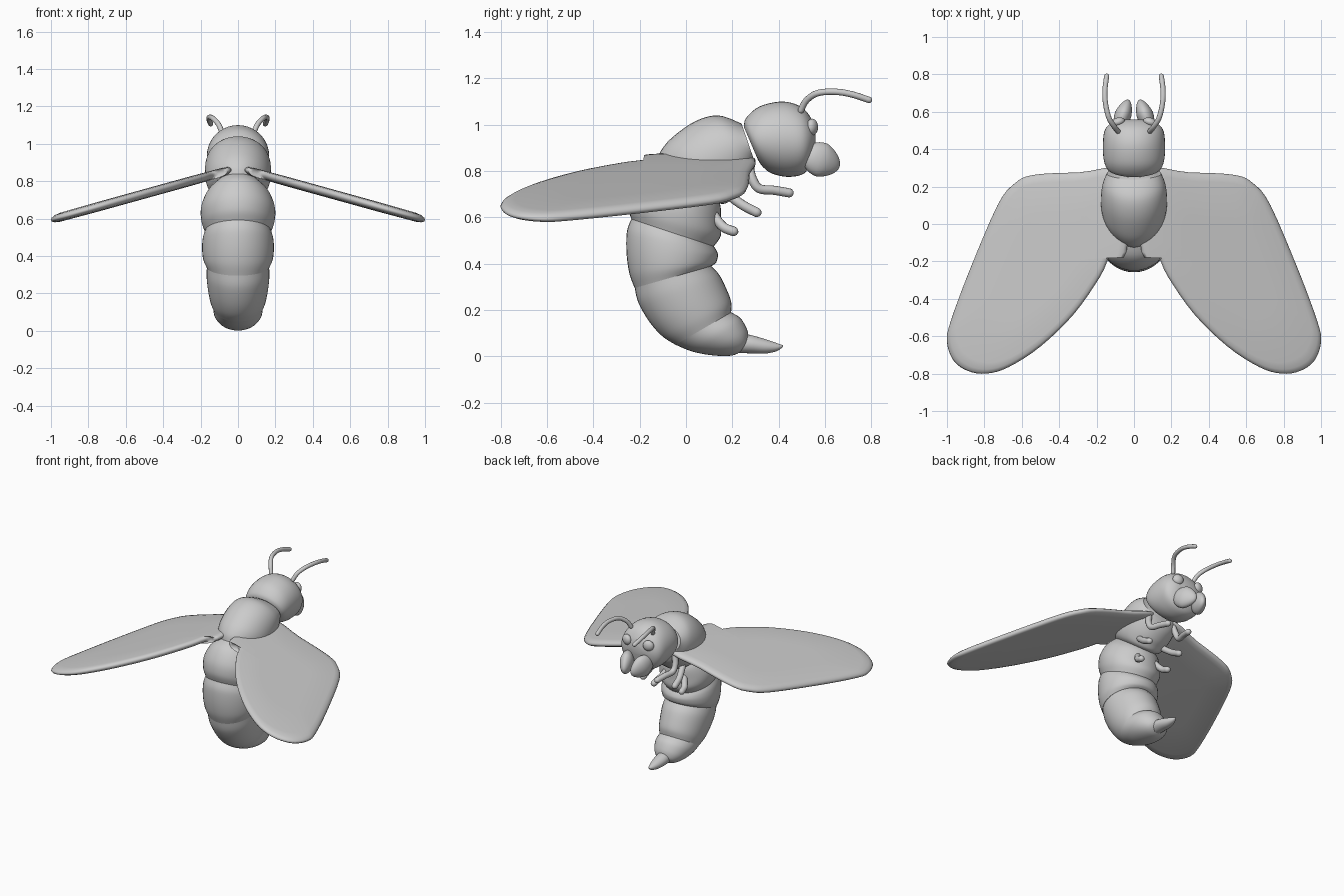
import bpy
import bmesh
import math
from mathutils import Vector, Euler

cube = bpy.data.objects.get("Cube")
if cube:
    bpy.data.objects.remove(cube, do_unlink=True)

GREY = (0.6, 0.6, 0.6, 1)
mat = bpy.data.materials.new("plain grey")
mat.use_nodes = True
mat.diffuse_color = GREY
mat.node_tree.nodes["Principled BSDF"].inputs["Base Color"].default_value = GREY


def spline(keys, sub, closed=False):
    """Smooth a list of tuples with a Catmull-Rom curve."""
    k = [Vector(p) for p in keys]
    n = len(k)
    get = (lambda i: k[i % n]) if closed else (lambda i: k[max(0, min(n - 1, i))])
    out = []
    for i in range(n if closed else n - 1):
        a, b, c, d = (get(i + j) for j in (-1, 0, 1, 2))
        for s in range(sub):
            t = s / sub
            out.append(b + (c - a) * (t / 2) + (a * 2 - b * 5 + c * 4 - d) * (t * t / 2)
                       + (b * 3 - a - c * 3 + d) * (t ** 3 / 2))
    if not closed:
        out.append(k[-1])
    return out


def finish(name, bm, angle=50):
    bmesh.ops.recalc_face_normals(bm, faces=bm.faces)
    me = bpy.data.meshes.new(name)
    bm.to_mesh(me)
    bm.free()
    me.materials.append(mat)
    ob = bpy.data.objects.new(name, me)
    bpy.context.collection.objects.link(ob)
    bpy.ops.object.select_all(action='DESELECT')
    ob.select_set(True)
    bpy.context.view_layer.objects.active = ob
    bpy.ops.object.shade_smooth_by_angle(angle=math.radians(angle))
    return ob


def skin(name, rings, angle=50):
    """Join rings of points into a closed surface."""
    bm = bmesh.new()
    rows = [[bm.verts.new(p) for p in ring] for ring in rings]
    n = len(rows[0])
    for a, b in zip(rows, rows[1:]):
        for i in range(n):
            j = (i + 1) % n
            bm.faces.new((a[i], a[j], b[j], b[i]))
    bm.faces.new(rows[0])
    bm.faces.new(rows[-1])
    return finish(name, bm, angle)


def body_part(name, keys):
    """Each key: back point y, z, belly point y, z, half width."""
    rings = []
    cols = [spline([(k[0], k[1], k[4]) for k in keys], 5),
            spline([(k[2], k[3], k[4]) for k in keys], 5)]
    for back, belly in zip(*cols):
        mid, half = (back + belly) / 2, (back - belly) / 2
        ring = []
        for i in range(40):
            a = math.tau * i / 40
            ring.append((back.z * math.sin(a),
                         mid.x + half.x * math.cos(a), mid.y + half.y * math.cos(a)))
        rings.append(ring)
    return skin(name, rings)


def ball(name, loc, scale, rot=(0, 0, 0), taper=0):
    bm = bmesh.new()
    bmesh.ops.create_uvsphere(bm, u_segments=24, v_segments=16, radius=1)
    turn = Euler(rot).to_matrix()
    for v in bm.verts:
        slim = 1 - taper * max(0, v.co.y)
        p = Vector((v.co.x * slim * scale[0], v.co.y * scale[1], v.co.z * slim * scale[2]))
        v.co = turn @ p + Vector(loc)
    return finish(name, bm)


def tube(name, keys, radius, sub=6):
    """Round-ended tube along a path."""
    path = spline(keys, sub)
    first, last = (path[1] - path[0]).normalized(), (path[-1] - path[-2]).normalized()
    stations = [(path[0], radius)] + [(p, radius) for p in path[1:]]
    stations += [(path[-1] + last * radius * math.sin(a), radius * math.cos(a)) for a in (0.5, 1, 1.4)]
    stations.insert(0, (path[0] - first * radius * 0.7, radius * 0.6))
    rings = []
    for i, (p, r) in enumerate(stations):
        t = (stations[min(i + 1, len(stations) - 1)][0] - stations[max(i - 1, 0)][0]).normalized()
        u = t.cross(Vector((1, 0, 0.2))).normalized()
        w = t.cross(u)
        rings.append([p + (u * math.cos(math.tau * j / 12) + w * math.sin(math.tau * j / 12)) * r
                      for j in range(12)])
    return skin(name, rings)


# Head, thorax and the curled abdomen
body_part("head", [
    (.25, .99, .31, .85, .10), (.26, 1.03, .33, .82, .142), (.32, 1.08, .37, .79, .162),
    (.42, 1.10, .44, .775, .166), (.50, 1.075, .51, .79, .155),
    (.545, 1.02, .545, .85, .11), (.56, .97, .56, .92, .04)])
body_part("thorax", [
    (.24, 1.005, .30, .83, .145), (.14, 1.04, .28, .76, .168), (.04, 1.015, .24, .71, .177),
    (-.06, .945, .20, .68, .172), (-.11, .885, .17, .66, .15), (-.125, .84, .14, .66, .11)])
body_part("abdomen_upper", [
    (-.10, .85, .14, .68, .12), (-.18, .81, .15, .64, .17), (-.235, .73, .15, .58, .198),
    (-.25, .65, .15, .52, .195), (-.235, .59, .12, .475, .176)])
body_part("abdomen_middle", [
    (-.235, .595, .12, .475, .176), (-.255, .54, .133, .455, .188), (-.257, .45, .138, .435, .192),
    (-.245, .36, .13, .405, .186), (-.222, .295, .11, .39, .168)])
body_part("abdomen_lower", [
    (-.222, .30, .11, .39, .166), (-.205, .23, .145, .35, .168), (-.155, .145, .175, .29, .16),
    (-.10, .085, .195, .235, .148), (-.045, .05, .195, .19, .132)])
body_part("abdomen_tip", [
    (-.045, .05, .195, .19, .132), (.03, .02, .235, .165, .128), (.12, .004, .262, .12, .105),
    (.20, .004, .27, .085, .07), (.245, .025, .268, .06, .03)])
body_part("stinger", [
    (.22, .015, .23, .10, .045), (.28, .013, .28, .092, .046), (.34, .012, .34, .075, .036),
    (.39, .022, .39, .058, .02), (.418, .04, .418, .048, .005)])

# Wing outline seen from above, smoothed
outline = spline([
    (.04, .27), (.30, .275), (.54, .262), (.64, .215), (.73, .10), (.88, -.25), (.98, -.52),
    (1, -.63), (.965, -.73), (.89, -.785), (.79, -.80), (.67, -.765), (.50, -.655),
    (.32, -.48), (.18, -.28), (.12, -.16), (.04, -.15)], 4, closed=True)
centre = Vector((.5, -.2))
layers = [(.5, -.026), (.9, -.024), (.96, -.019), (.99, -.01), (1, 0),
          (.99, .01), (.96, .019), (.9, .024), (.5, .026)]

for side, label in ((1, "left"), (-1, "right")):
    rings = []
    for scale, lift in layers:
        flat = [centre + (p - centre) * scale for p in outline]
        rings.append([(side * p.x, p.y, .871 - .277 * p.x + lift) for p in flat])
    skin(label + "_wing", rings, 80)

    # Face
    ball(label + "_eye", (side * .085, .545, .99), (.037, .024, .036), (0, 0, -side * .3))
    ball(label + "_mandible", (side * .058, .585, .848), (.045, .088, .075),
         (-.35, 0, side * .35), .25)
    tube(label + "_antenna", [
        (side * .085, .495, 1.06), (side * .105, .52, 1.105), (side * .135, .57, 1.137),
        (side * .153, .65, 1.142), (side * .155, .72, 1.13), (side * .146, .79, 1.107)], .014)

    # Legs
    tube(label + "_front_leg", [
        (side * .10, .27, .83), (side * .115, .285, .77), (side * .115, .315, .725),
        (side * .10, .38, .717), (side * .085, .445, .706)], .02)
    tube(label + "_middle_leg", [
        (side * .09, .16, .72), (side * .105, .20, .685), (side * .12, .25, .65),
        (side * .125, .305, .622)], .021)
    tube(label + "_rear_leg", [
        (side * .07, .12, .61), (side * .09, .145, .575), (side * .105, .17, .553),
        (side * .11, .205, .54)], .021)
